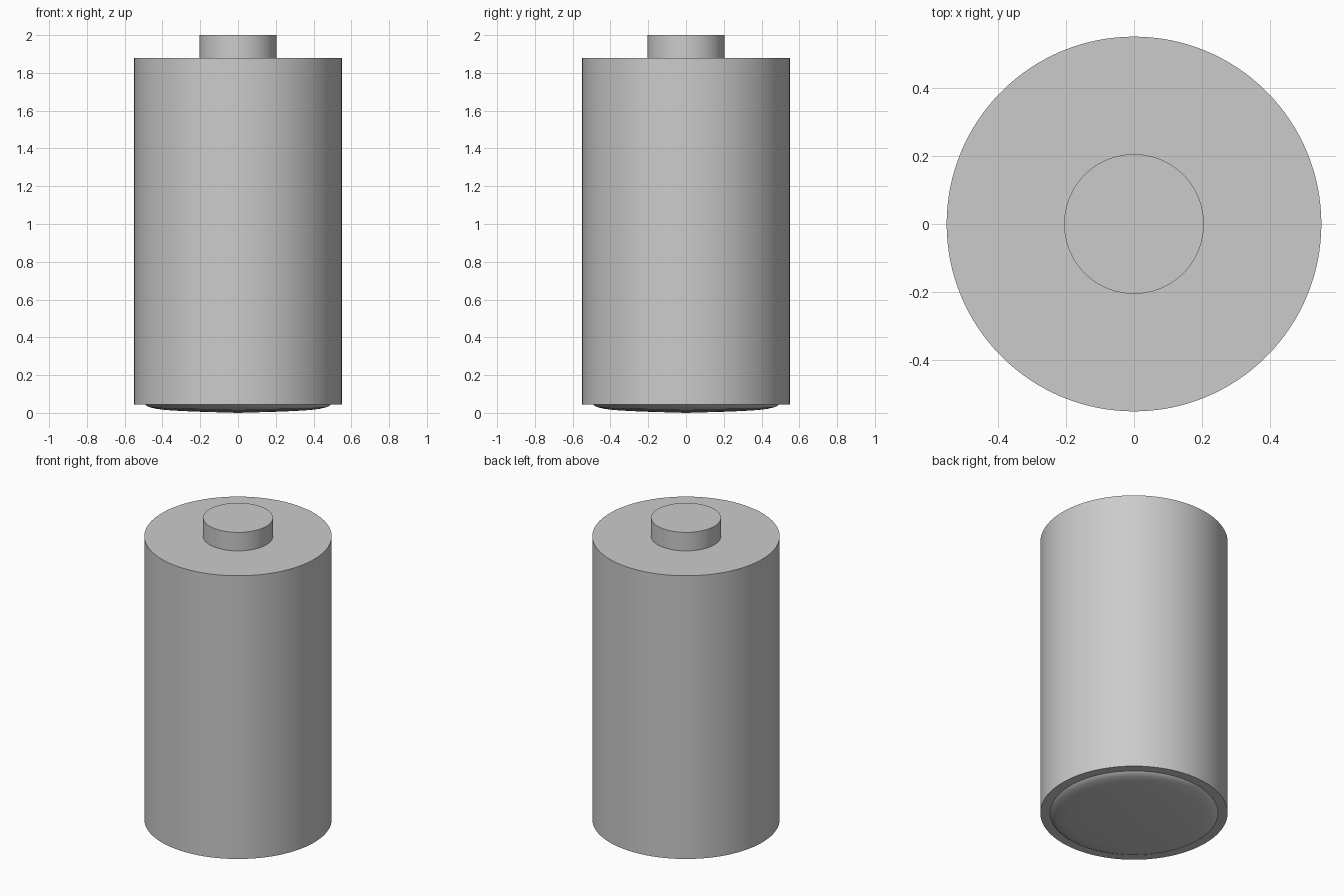
import bpy, bmesh, math

if "Cube" in bpy.data.objects:
    bpy.data.objects.remove(bpy.data.objects["Cube"])

SEG = 128

def lathe(name, profile):
    """Revolve an (r, z) profile that starts and ends on the z axis."""
    bm = bmesh.new()
    verts = [bm.verts.new((r, 0, z)) for r, z in profile]
    edges = [bm.edges.new(pair) for pair in zip(verts, verts[1:])]
    bmesh.ops.spin(bm, geom=verts + edges, cent=(0, 0, 0), axis=(0, 0, 1),
                   angle=2 * math.pi, steps=SEG, use_duplicate=False)
    bmesh.ops.remove_doubles(bm, verts=bm.verts[:], dist=1e-5)
    bmesh.ops.recalc_face_normals(bm, faces=bm.faces[:])
    mesh = bpy.data.meshes.new(name)
    bm.to_mesh(mesh)
    bm.free()
    obj = bpy.data.objects.new(name, mesh)
    bpy.context.collection.objects.link(obj)
    bpy.ops.object.select_all(action='DESELECT')
    obj.select_set(True)
    bpy.context.view_layer.objects.active = obj
    bpy.ops.object.shade_smooth_by_angle(angle=math.radians(40))
    return obj

# Main can with the raised contact button on top
lathe("cell_body", [(0, 0.045), (0.55, 0.045), (0.55, 1.88), (0, 1.88)])
lathe("top_contact", [(0, 1.88), (0.205, 1.88), (0.205, 2.0), (0, 2.0)])

# Shallow domed base plate with a rounded rim
lathe("base_plate", [(0, 0.0), (0.1, 0.003), (0.2, 0.006), (0.3, 0.01),
                     (0.38, 0.015), (0.43, 0.021), (0.465, 0.029),
                     (0.485, 0.038), (0.495, 0.047), (0, 0.047)])
